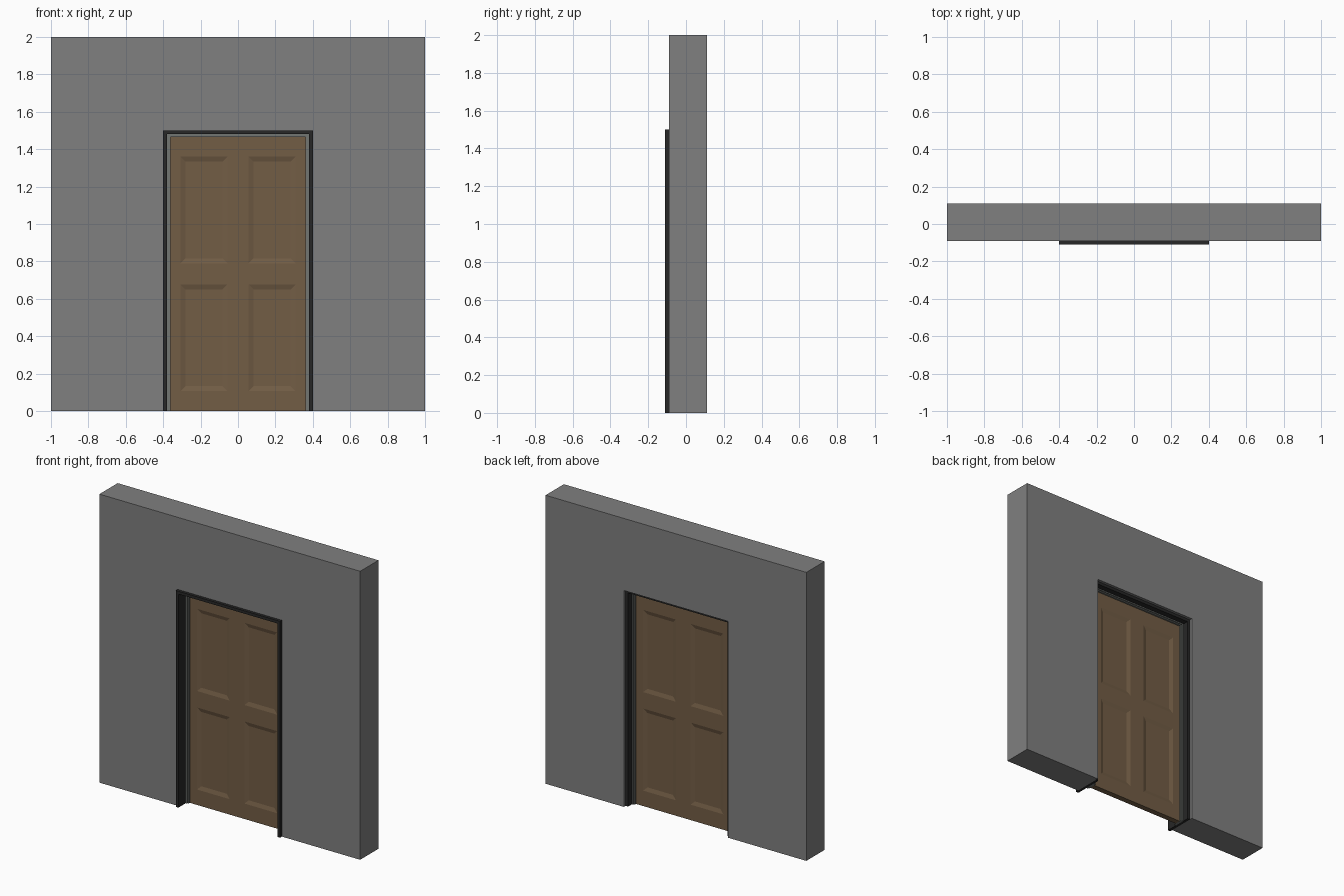
import bpy, bmesh
from mathutils import Vector

if "Cube" in bpy.data.objects:
    bpy.data.objects.remove(bpy.data.objects["Cube"])


def material(name, rgb):
    m = bpy.data.materials.new(name)
    m.diffuse_color = (*rgb, 1)
    m.use_nodes = True
    m.node_tree.nodes["Principled BSDF"].inputs["Base Color"].default_value = m.diffuse_color
    return m


def finish(name, bm, mat=None):
    bmesh.ops.recalc_face_normals(bm, faces=bm.faces[:])
    mesh = bpy.data.meshes.new(name)
    bm.to_mesh(mesh)
    bm.free()
    obj = bpy.data.objects.new(name, mesh)
    bpy.context.collection.objects.link(obj)
    if mat:
        mesh.materials.append(mat)
    return obj


def portal(name, outer, inner, y0, y1, mat=None):
    """Upside-down U outline (half width, top) extruded from y0 to y1."""
    (ow, ot), (iw, it) = outer, inner
    right = [(iw, it), (iw, 0), (ow, 0), (ow, ot)]
    outline = right + [(-x, z) for x, z in reversed(right)]
    bm = bmesh.new()
    face = bm.faces.new([bm.verts.new((x, y0, z)) for x, z in outline])
    ext = bmesh.ops.extrude_face_region(bm, geom=[face], use_keep_orig=True)
    verts = [v for v in ext["geom"] if isinstance(v, bmesh.types.BMVert)]
    bmesh.ops.translate(bm, verts=verts, vec=(0, y1 - y0, 0))
    return finish(name, bm, mat)


def panel_door(name, half, top, y_mid, thick, mat):
    """Slab with four sunken bevelled panels on both sides."""
    xs = [-half, -0.307, -0.057, 0.057, 0.307, half]
    zs = [0, 0.107, 0.676, 0.79, 1.36, top]
    bm = bmesh.new()
    grid = [[bm.verts.new((x, -thick / 2, z)) for x in xs] for z in zs]
    panels = []
    for j in range(5):
        for i in range(5):
            f = bm.faces.new((grid[j][i], grid[j][i + 1],
                              grid[j + 1][i + 1], grid[j + 1][i]))
            if i in (1, 3) and j in (1, 3):
                panels.append(f)
    bm.normal_update()
    bmesh.ops.inset_individual(bm, faces=panels, thickness=0.038, depth=-0.008)
    # Mirror to the back and join the rims
    dup = bmesh.ops.duplicate(bm, geom=bm.verts[:] + bm.edges[:] + bm.faces[:])["geom"]
    bmesh.ops.scale(bm, vec=Vector((1, -1, 1)),
                    verts=[g for g in dup if isinstance(g, bmesh.types.BMVert)])
    bmesh.ops.reverse_faces(bm, faces=[g for g in dup if isinstance(g, bmesh.types.BMFace)])
    bmesh.ops.bridge_loops(bm, edges=[e for e in bm.edges if e.is_boundary])
    bmesh.ops.translate(bm, verts=bm.verts[:], vec=(0, y_mid, 0))
    return finish(name, bm, mat)


dark = material("dark_frame", (0.02, 0.02, 0.02))
brown = material("brown_wood", (0.17, 0.11, 0.06))
stone = material("wall_grey", (0.215, 0.215, 0.215))
stop_grey = material("stop_grey", (0.17, 0.18, 0.17))

# Wall with doorway
portal("wall", (1, 2), (0.4, 1.5), -0.09, 0.11, stone)
# Dark frame, proud at the front and recessed at the back
portal("door_frame", (0.4, 1.5), (0.38, 1.48), -0.11, 0.09, dark)
# Stepped grey door stop
portal("door_stop_outer", (0.38, 1.48), (0.37, 1.472), -0.03, 0.05, stop_grey)
portal("door_stop_inner", (0.37, 1.472), (0.362, 1.465), -0.022, 0.042, stop_grey)
# Panelled door
panel_door("door", 0.362, 1.465, 0.01, 0.04, brown)
